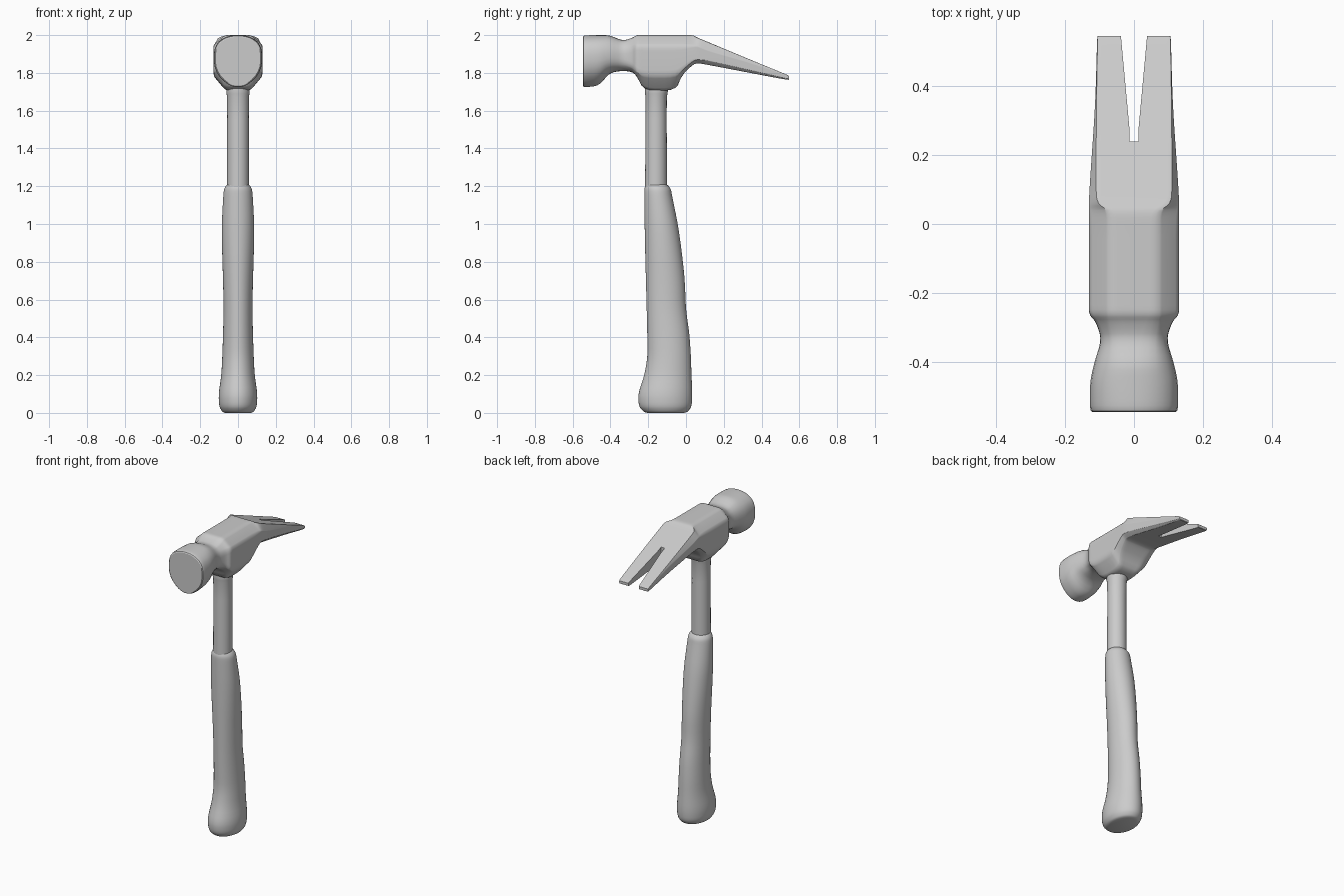
import bpy, bmesh, math
from mathutils import Vector


def cut_corners(pts, r, closed):
    # one pass of corner cutting, rounds a chain of vectors
    out = [] if closed else [pts[0]]
    n = len(pts)
    for i in range(n if closed else n - 1):
        p, q = pts[i], pts[(i + 1) % n]
        if closed or i > 0:
            out.append(p.lerp(q, r))
        if closed or i < n - 2:
            out.append(q.lerp(p, r))
    return out if closed else out + [pts[-1]]


def loft(name, rings):
    bm = bmesh.new()
    loops = [[bm.verts.new(p) for p in ring] for ring in rings]
    n = len(loops[0])
    for a, b in zip(loops, loops[1:]):
        for i in range(n):
            j = (i + 1) % n
            bm.faces.new((a[i], a[j], b[j], b[i]))
    bm.faces.new(loops[0])
    bm.faces.new(loops[-1])
    bmesh.ops.recalc_face_normals(bm, faces=bm.faces)
    me = bpy.data.meshes.new(name)
    bm.to_mesh(me)
    bm.free()
    ob = bpy.data.objects.new(name, me)
    bpy.context.collection.objects.link(ob)
    return ob


def activate(ob):
    bpy.ops.object.select_all(action='DESELECT')
    ob.select_set(True)
    bpy.context.view_layer.objects.active = ob


def smooth(ob, angle=30):
    activate(ob)
    bpy.ops.object.shade_smooth_by_angle(angle=math.radians(angle))


def smooth_rows(rows, passes, r=0.22):
    rows = [Vector(row) for row in rows]
    for _ in range(passes):
        rows = cut_corners(rows, r, False)
    return rows


# head: y, top z, bottom z, upper and lower shoulder z, top/mid/bottom half width, roundness
head_rows = [
    (-.546, 1.990, 1.733, 1.940, 1.815, .050, .120, .045, .24),
    (-.540, 1.999, 1.723, 1.945, 1.810, .055, .128, .045, .24),
    (-.460, 2.000, 1.732, 1.945, 1.815, .060, .128, .045, .24),
    (-.405, 2.000, 1.800, 1.940, 1.845, .060, .116, .050, .24),
    (-.335, 1.970, 1.812, 1.925, 1.850, .060, .094, .055, .22),
    (-.285, 1.985, 1.805, 1.935, 1.830, .068, .110, .065, .15),
    (-.262, 2.000, 1.785, 1.945, 1.805, .070, .131, .080, .10),
    (-.222, 2.000, 1.706, 1.945, 1.785, .070, .131, .065, .10),
    (-.055, 2.000, 1.706, 1.945, 1.785, .070, .131, .065, .10),
    (-.020, 2.000, 1.790, 1.945, 1.815, .070, .131, .085, .10),
    (.038, 2.000, 1.845, 1.945, 1.865, .072, .131, .100, .08),
    (.062, 1.986, 1.852, 1.940, 1.872, .108, .131, .105, .03),
    (.120, 1.962, 1.842, 1.915, 1.865, .110, .128, .105, .03),
    (.350, 1.866, 1.798, 1.850, 1.812, .109, .112, .098, .03),
    (.540, 1.788, 1.762, 1.782, 1.768, .106, .107, .102, .03),
    (.546, 1.783, 1.766, 1.779, 1.770, .104, .105, .101, .03),
]
rings = []
for y, zt, zb, z1, z2, a, b, c, r in smooth_rows(head_rows, 2):
    half = [(a, zt), (b, z1), (b, z2), (c, zb)]
    ring = [Vector((x, y, z)) for x, z in half]
    ring += [Vector((-x, y, z)) for x, z in reversed(half)]
    for _ in range(2):
        ring = cut_corners(ring, r, True)
    rings.append(ring)
head = loft("hammer_head", rings)

# nail slot cut between the claws
slot = [(.013, .24), (.013, .275), (.043, .60)]
outline = [(-x, y) for x, y in slot] + slot[::-1]
cutter = loft("slot_cutter", [[Vector((x, y, z)) for x, y in outline] for z in (1.6, 2.2)])
cutter.hide_render = True
mod = head.modifiers.new("slot", 'BOOLEAN')
mod.operation, mod.solver, mod.object = 'DIFFERENCE', 'EXACT', cutter
activate(head)
bpy.ops.object.modifier_apply(modifier=mod.name)
bpy.data.objects.remove(cutter)
smooth(head, 28)


def handle_part(name, rows, passes):
    # rows: z, front y, back y, half width in x
    rings = []
    for z, y0, y1, hw in (tuple(r) for r in smooth_rows(rows, passes)):
        angles = [math.tau * i / 40 for i in range(40)]
        rings.append([Vector((hw * math.cos(t), (y0 + y1) / 2 + (y1 - y0) / 2 * math.sin(t), z))
                      for t in angles])
    smooth(loft(name, rings), 40)


# shaft with a small collar under the head
handle_part("shaft", [
    (1.15, -.217, -.100, .057), (1.67, -.213, -.103, .057),
    (1.695, -.218, -.096, .062), (1.74, -.218, -.096, .062)], 1)

# contoured grip
handle_part("grip", [
    (0.0, -.205, -.010, .070), (.006, -.225, .010, .084), (.035, -.250, .030, .100),
    (.10, -.254, .034, .103), (.20, -.220, .029, .088), (.30, -.203, .026, .083),
    (.42, -.205, .018, .079), (.55, -.208, -.001, .076), (.70, -.212, -.006, .079),
    (.85, -.216, -.022, .084), (1.0, -.219, -.043, .086), (1.15, -.221, -.074, .078),
    (1.185, -.221, -.080, .074), (1.205, -.214, -.095, .062), (1.21, -.208, -.105, .052)], 2)
